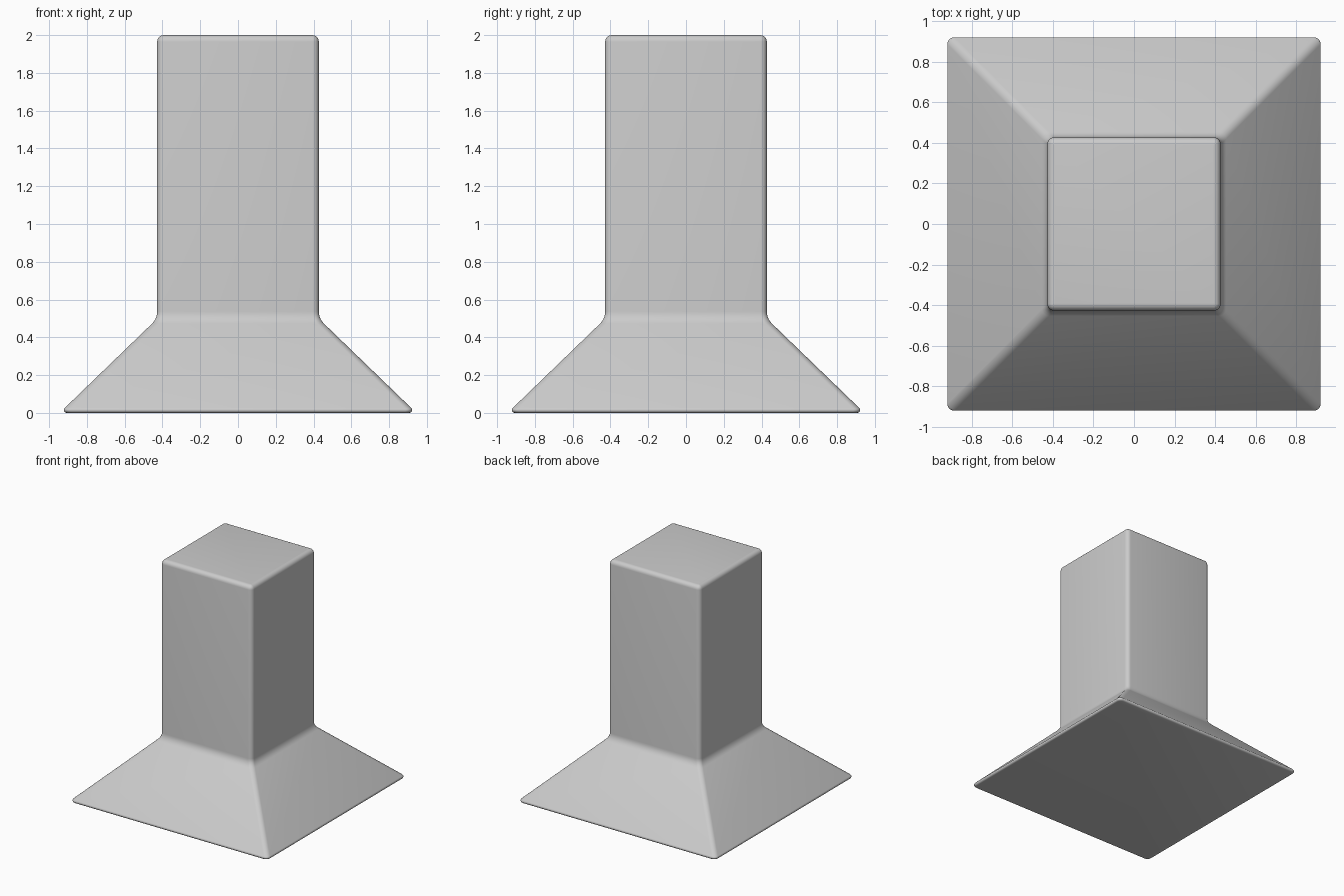
import bpy, bmesh, math

if "Cube" in bpy.data.objects:
    bpy.data.objects.remove(bpy.data.objects["Cube"])


def arc(cx, cz, r, a0, a1, n):
    """Points (half width, height) along an arc, angles in degrees."""
    pts = []
    for i in range(n + 1):
        a = math.radians(a0 + (a1 - a0) * i / n)
        pts.append((cx + r * math.cos(a), cz + r * math.sin(a)))
    return pts


def ring(bm, half, z, r, n=5):
    """One horizontal rounded-square loop of vertices."""
    verts = []
    for k, (sx, sy) in enumerate(((1, 1), (-1, 1), (-1, -1), (1, -1))):
        for i in range(n + 1):
            a = math.radians(90 * k + 90 * i / n)
            verts.append(bm.verts.new((sx * (half - r) + r * math.cos(a),
                                       sy * (half - r) + r * math.sin(a), z)))
    return verts


# Side profile: rounded foot lip, sloped skirt, concave fillet, rounded top
COL, R = 0.428, 0.035
profile = arc(0.907, 0.015, 0.015, -90, 45, 5)
profile += arc(COL + 0.09, 0.537, 0.09, 225, 180, 5)
profile += arc(COL - R, 2 - R, R, 0, 90, 5)

bm = bmesh.new()
rings = []
for half, z in profile:
    inset = max(0.0, COL - half) if z > 1 else 0.0
    rings.append(ring(bm, half, z, max(0.004, R - inset)))
for low, high in zip(rings, rings[1:]):
    for i in range(len(low)):
        j = (i + 1) % len(low)
        bm.faces.new((low[i], low[j], high[j], high[i]))
bm.faces.new(rings[0][::-1])
bm.faces.new(rings[-1])
bmesh.ops.recalc_face_normals(bm, faces=bm.faces)

# Column with flared square base
mesh = bpy.data.meshes.new("flared_column")
bm.to_mesh(mesh)
bm.free()
column = bpy.data.objects.new("flared_column", mesh)
bpy.context.collection.objects.link(column)
bpy.context.view_layer.objects.active = column
column.select_set(True)
bpy.ops.object.shade_smooth_by_angle(angle=math.radians(40))
